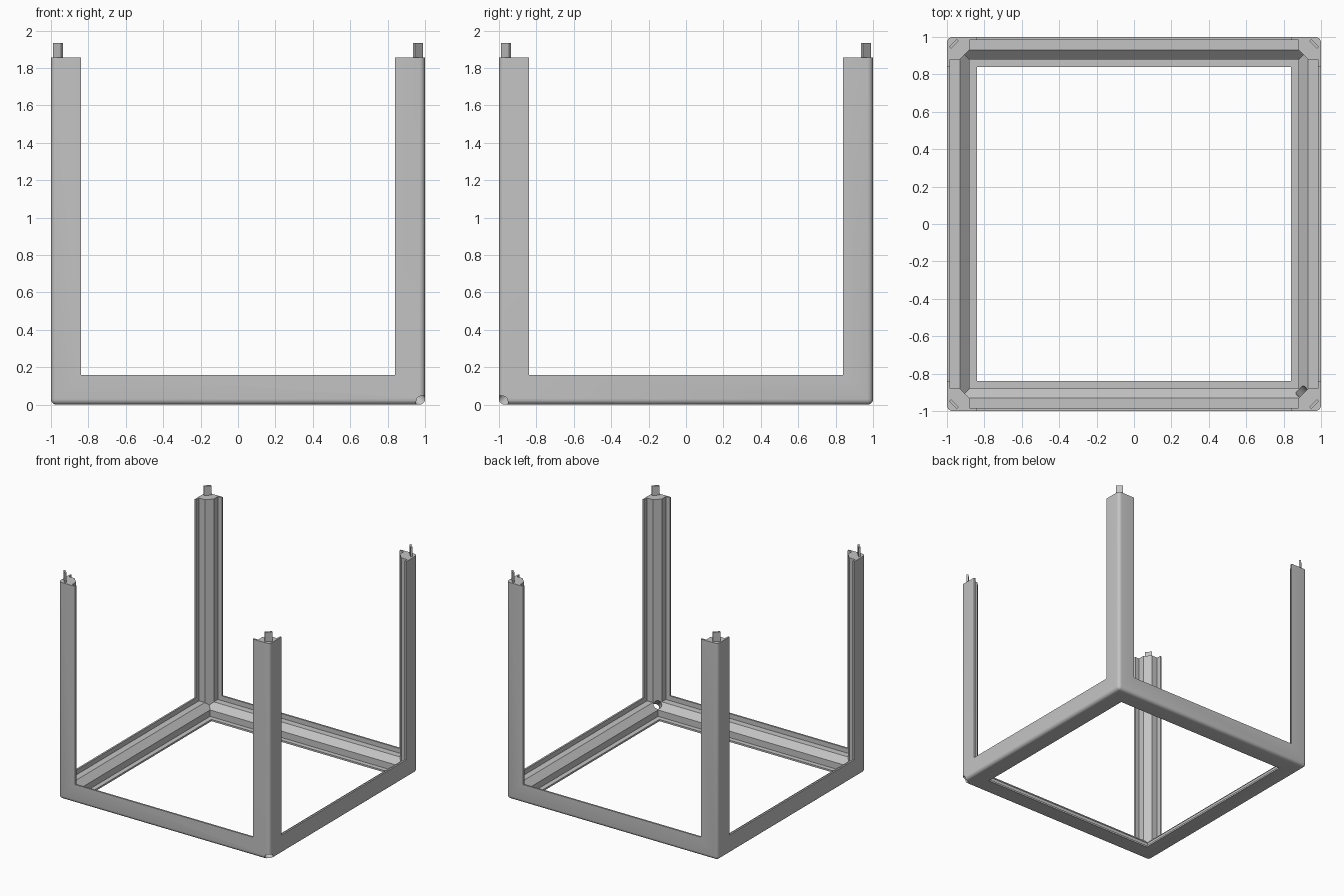
import bpy, bmesh, math
from mathutils import Vector

if "Cube" in bpy.data.objects:
    bpy.data.objects.remove(bpy.data.objects["Cube"])

WALL, BODY, SEAT, TIP = 0.015, 0.07, 0.12, 0.16   # section sizes, from the outer faces
TOP, ROUND = 1.855, 0.03

grey = bpy.data.materials.new("plain grey")
grey.diffuse_color = (0.55, 0.55, 0.55, 1)
grey.use_nodes = True
grey.node_tree.nodes["Principled BSDF"].inputs["Base Color"].default_value = grey.diffuse_color


def make(name, bm):
    bmesh.ops.recalc_face_normals(bm, faces=bm.faces)
    me = bpy.data.meshes.new(name)
    bm.to_mesh(me)
    bm.free()
    ob = bpy.data.objects.new(name, me)
    me.materials.append(grey)
    bpy.context.collection.objects.link(ob)
    return ob


def section(out):
    """L section with panel seats and a chamfered inner corner."""
    return [(out, out), (TIP, out), (TIP, WALL), (SEAT, WALL), (SEAT, BODY),
            (BODY, SEAT), (WALL, SEAT), (WALL, TIP), (out, TIP)]


def skin(bm, loops, closed):
    """Join matching loops of points into a surface."""
    rows = [[bm.verts.new(p) for p in loop] for loop in loops]
    n = len(rows[0])
    for i in range(len(rows) if closed else len(rows) - 1):
        a, b = rows[i], rows[(i + 1) % len(rows)]
        for j in range(n):
            k = (j + 1) % n
            bm.faces.new((a[j], a[k], b[k], b[j]))
    if not closed:
        bm.faces.new(rows[0])
        bm.faces.new(rows[-1])


def boolean(target, tool, operation):
    mod = target.modifiers.new(operation, 'BOOLEAN')
    mod.operation, mod.object, mod.solver = operation, tool, 'EXACT'
    bpy.context.view_layer.objects.active = target
    bpy.ops.object.modifier_apply(modifier=mod.name)
    bpy.data.objects.remove(tool)


CORNERS = [(-1, -1), (1, -1), (1, 1), (-1, 1)]

# base ring: the section swept round a mitred square
bm = bmesh.new()
skin(bm, [[(sx * (1 - u), sy * (1 - u), v) for u, v in section(-0.03)]
          for sx, sy in CORNERS], True)
frame = make("frame", bm)

# corner posts: the same section standing upright
for sx, sy in CORNERS:
    bm = bmesh.new()
    skin(bm, [[(sx * (1 - u), sy * (1 - v), z) for u, v in section(-0.02)]
              for z in (0.008, TOP)], False)
    boolean(frame, make("post", bm), 'UNION')

# rounded outer envelope trims all outside edges
bm = bmesh.new()
bmesh.ops.create_cube(bm, size=2)
bmesh.ops.translate(bm, verts=bm.verts, vec=(0, 0, 1))
bmesh.ops.bevel(bm, geom=bm.edges[:], offset=ROUND, segments=5, profile=0.5,
                affect='EDGES')
boolean(frame, make("envelope", bm), 'INTERSECT')

# cable hole through the front right bottom corner
bm = bmesh.new()
bmesh.ops.create_cone(bm, cap_ends=True, segments=32, radius1=0.032,
                      radius2=0.032, depth=0.6)
axis = Vector((1, -1, -1)).normalized()
bm.transform(axis.to_track_quat('Z', 'Y').to_matrix().to_4x4())
bmesh.ops.translate(bm, verts=bm.verts, vec=(0.95, -0.95, 0.05))
boolean(frame, make("cable_hole", bm), 'DIFFERENCE')

bpy.ops.object.select_all(action='DESELECT')
frame.select_set(True)
bpy.context.view_layer.objects.active = frame
bpy.ops.object.shade_smooth_by_angle(angle=math.radians(30))

# locating tabs on the post tops, set across each corner
for i, (sx, sy) in enumerate(CORNERS):
    bm = bmesh.new()
    bmesh.ops.create_cube(bm, size=1)
    bmesh.ops.scale(bm, verts=bm.verts, vec=(0.058, 0.015, 0.16))
    tab = make("locating_tab_%d" % (i + 1), bm)
    tab.location = (sx * 0.9625, sy * 0.9625, 1.855)
    tab.rotation_euler.z = -sx * sy * math.pi / 4
